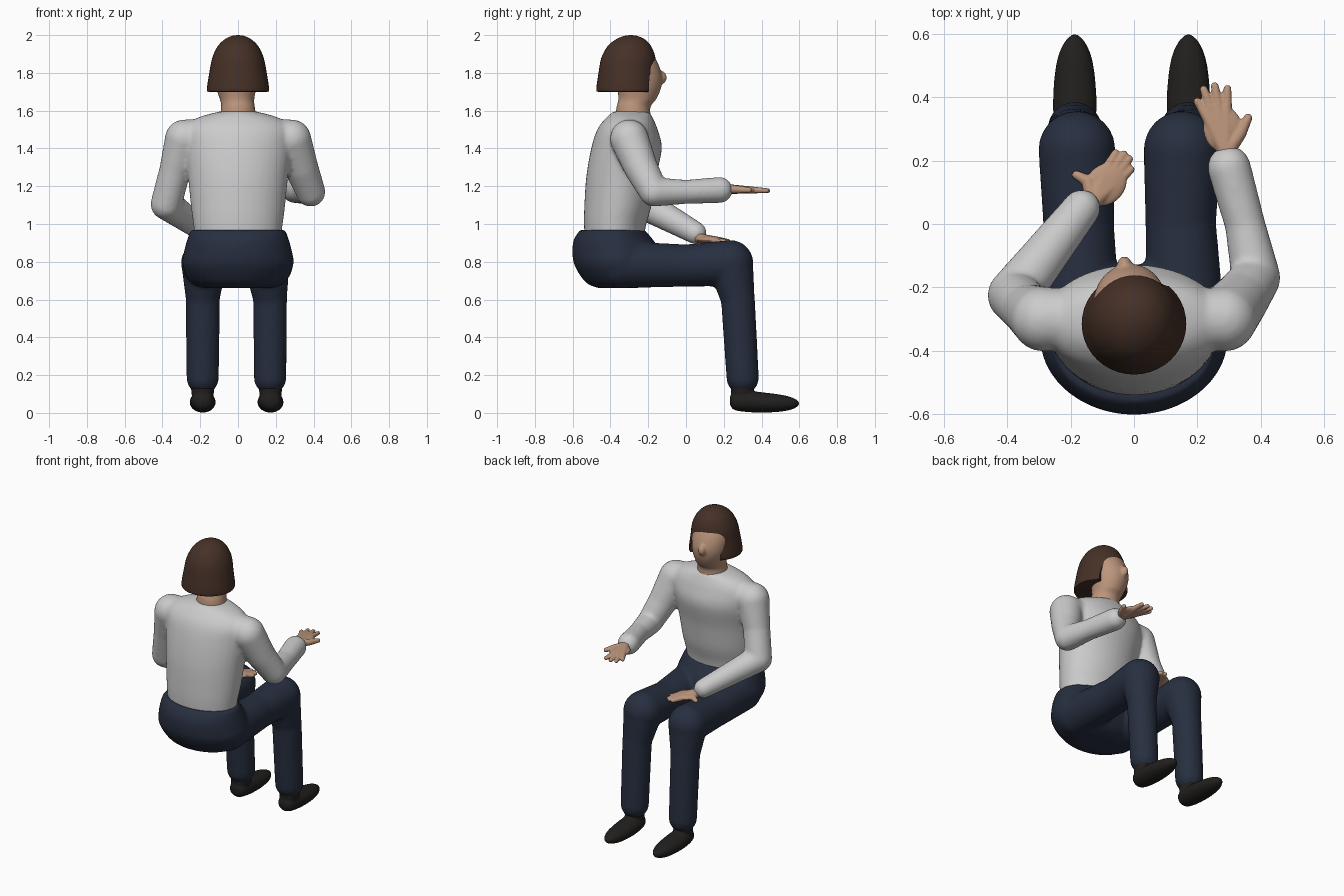
import bpy, bmesh, math
from mathutils import Vector, Matrix

if "Cube" in bpy.data.objects:
    bpy.data.objects.remove(bpy.data.objects["Cube"])


def material(name, rgb):
    m = bpy.data.materials.new(name)
    m.diffuse_color = (*rgb, 1)
    m.use_nodes = True
    m.node_tree.nodes["Principled BSDF"].inputs["Base Color"].default_value = m.diffuse_color
    return m


SKIN = material("skin", (0.5, 0.3, 0.2))
HAIR = material("hair_brown", (0.06, 0.03, 0.02))
NAVY = material("navy_cloth", (0.02, 0.028, 0.05))
BLACK = material("black_leather", (0.015, 0.014, 0.013))
SHIRT = material("light_grey_cloth", (0.58, 0.58, 0.57))


def spline(rows, steps=5):
    """Catmull-Rom resampling of rows of numbers."""
    rows = [Vector(r) for r in rows]
    out = []
    for i in range(len(rows) - 1):
        p0, p1, p2, p3 = rows[max(i - 1, 0)], rows[i], rows[i + 1], rows[min(i + 2, len(rows) - 1)]
        for s in range(steps):
            t = s / steps
            out.append(p1 + (p2 - p0) * (t / 2) + (2 * p0 - 5 * p1 + 4 * p2 - p3) * (t * t / 2)
                       + (3 * p1 - p0 - 3 * p2 + p3) * (t ** 3 / 2))
    return out + [rows[-1]]


def loft(bm, rows, axis='z', n=40):
    """Rows are (x, y, z, radius x, other radius); rings stacked along z or y."""
    rings = []
    for x, y, z, ra, rb in spline(rows):
        ring = []
        for k in range(n):
            a = 2 * math.pi * k / n
            u, v = ra * math.cos(a), rb * math.sin(a)
            ring.append(bm.verts.new((x + u, y + v, z) if axis == 'z' else (x + u, y, z + v)))
        rings.append(ring)
    faces = [bm.faces.new((a[k], a[(k + 1) % n], b[(k + 1) % n], b[k]))
             for a, b in zip(rings, rings[1:]) for k in range(n)]
    faces += [bm.faces.new(rings[0][::-1]), bm.faces.new(rings[-1])]
    bmesh.ops.recalc_face_normals(bm, faces=faces)


def ball(bm, centre, radii):
    bmesh.ops.create_uvsphere(bm, u_segments=24, v_segments=16, radius=1,
                              matrix=Matrix.Translation(centre) @ Matrix.Diagonal((*radii, 1)))


def limb(bm, pts):
    """Chain of tapered capsules through (x, y, z, radius) points."""
    for p in pts:
        ball(bm, p[:3], (p[3],) * 3)
    for p, q in zip(pts, pts[1:]):
        a, b = Vector(p[:3]), Vector(q[:3])
        rot = (b - a).to_track_quat('Z', 'Y').to_matrix().to_4x4()
        bmesh.ops.create_cone(bm, cap_ends=True, segments=24, radius1=p[3], radius2=q[3],
                              depth=(b - a).length, matrix=Matrix.Translation((a + b) / 2) @ rot)


def finish(name, bm, mat, voxel=0, smooth=0):
    me = bpy.data.meshes.new(name)
    bm.to_mesh(me)
    bm.free()
    ob = bpy.data.objects.new(name, me)
    bpy.context.collection.objects.link(ob)
    if mat:
        me.materials.append(mat)
    if voxel:
        # blend overlapping pieces into one soft skin
        r = ob.modifiers.new("blend", 'REMESH')
        r.mode, r.voxel_size, r.use_smooth_shade = 'VOXEL', voxel, True
        s = ob.modifiers.new("soften", 'SMOOTH')
        s.factor, s.iterations = 0.5, smooth
    else:
        shade(ob)
    return ob


def shade(ob):
    bpy.ops.object.select_all(action='DESELECT')
    ob.select_set(True)
    bpy.context.view_layer.objects.active = ob
    bpy.ops.object.shade_smooth_by_angle(angle=math.radians(40))


# trousers: pelvis and two bent legs
bm = bmesh.new()
loft(bm, [(0, -.36, .66, .15, .1), (0, -.36, .69, .23, .17), (0, -.36, .78, .293, .23),
          (0, -.37, .86, .285, .232), (0, -.385, .92, .268, .208), (0, -.39, .968, .252, .172)])
for s, knee, ankle in ((-1, -.18, -.187), (1, .152, .17)):
    limb(bm, [(s * .165, -.35, .785, .125), (knee * .97, 0, .78, .112), (knee, .235, .793, .122),
              (ankle, .275, .6, .09), (ankle, .3, .185, .086)])
finish("trousers", bm, NAVY, .011, 8)

# shirt: torso with both sleeves
bm = bmesh.new()
loft(bm, [(0, -.38, .91, .225, .155), (0, -.375, 1.0, .237, .165), (0, -.36, 1.1, .25, .178),
          (0, -.343, 1.25, .265, .185), (0, -.315, 1.4, .285, .187), (0, -.31, 1.5, .285, .16),
          (0, -.3, 1.56, .22, .125), (0, -.29, 1.595, .1, .095)])
limb(bm, [(-.16, -.3, 1.47, .09), (-.285, -.3, 1.45, .103), (-.335, -.27, 1.28, .083),
          (-.38, -.225, 1.105, .083), (-.165, .05, .953, .06)])
limb(bm, [(.16, -.3, 1.47, .09), (.285, -.3, 1.45, .103), (.335, -.24, 1.3, .09),
          (.385, -.17, 1.17, .078), (.35, 0, 1.17, .064), (.3, .178, 1.18, .069)])
finish("shirt", bm, SHIRT, .011, 8)

# head with neck and nose, turned slightly to the left
bm = bmesh.new()
loft(bm, [(0, -.28, 1.55, .1, .095), (0, -.278, 1.62, .089, .09), (-.005, -.258, 1.66, .091, .1),
          (-.01, -.248, 1.72, .107, .116), (-.012, -.252, 1.78, .116, .125),
          (-.01, -.27, 1.85, .118, .122), (-.005, -.285, 1.91, .1, .1), (0, -.29, 1.95, .05, .05)])
ball(bm, (-.03, -.13, 1.775), (.024, .028, .035))
finish("head", bm, SKIN, .007, 6)

# bobbed hair with the face opening carved out
bm = bmesh.new()
loft(bm, [(0, -.315, 1.7, .155, .15), (0, -.315, 1.712, .165, .16), (0, -.312, 1.8, .152, .151),
          (0, -.305, 1.88, .136, .143), (0, -.3, 1.94, .108, .116), (0, -.295, 1.975, .074, .08),
          (0, -.293, 1.994, .038, .04), (0, -.293, 2.0, .006, .006)])
hair = finish("hair", bm, HAIR)
bm = bmesh.new()
ball(bm, (-.012, -.09, 1.71), (.19, .14, .195))
cutter = finish("face_opening_cutter", bm, HAIR)
cutter.hide_render = True
cut = hair.modifiers.new("face_opening", 'BOOLEAN')
cut.operation, cut.object, cut.solver = 'DIFFERENCE', cutter, 'EXACT'
bpy.context.view_layer.objects.active = hair
bpy.ops.object.modifier_apply(modifier=cut.name)
bpy.data.objects.remove(cutter)
shade(hair)


# hands: flat palm, four fingers and a thumb
def hand(name, z, slope, wrist, palm, turn, fingers, thumb):
    bm = bmesh.new()

    def at(p, r):
        return (*p, z + slope * (Vector(p) - Vector(wrist)).length, r)
    bmesh.ops.create_uvsphere(bm, u_segments=24, v_segments=16, radius=1,
                              matrix=Matrix.Translation(at(palm, 0)[:3]) @ Matrix.Rotation(turn, 4, 'Z')
                              @ Matrix.Diagonal((.062, .075, .019, 1)))
    for base, tip in fingers:
        limb(bm, [at(wrist, .026), at(base, .018), at(tip, .0125)])
    limb(bm, [at(wrist, .026), at(thumb[0], .02), at(thumb[1], .014)])
    finish(name, bm, SKIN, .005, 3)


hand("right_hand", 1.185, -.04, (.29, .225), (.28, .3), .1,
     [((.232, .335), (.2, .387)), ((.245, .355), (.22, .425)),
      ((.268, .362), (.255, .435)), ((.292, .355), (.295, .427))],
     ((.335, .285), (.36, .335)))
hand("left_hand", .925, -.1, (-.13, .07), (-.09, .125), -.75,
     [((-.085, .175), (-.058, .224)), ((-.07, .165), (-.032, .22)),
      ((-.057, .15), (-.015, .205)), ((-.05, .135), (-.01, .172))],
     ((-.145, .135), (-.182, .155)))

# shoes with ankles
for side, x in (("left", -.187), ("right", .172)):
    bm = bmesh.new()
    loft(bm, [(x, .232, .065, .02, .02), (x, .255, .064, .052, .048), (x, .33, .06, .067, .056),
              (x, .43, .054, .067, .052), (x, .52, .051, .055, .042), (x, .575, .05, .032, .026),
              (x, .6, .05, .006, .006)], 'y')
    limb(bm, [(x, .295, .07, .055), (x, .3, .16, .066)])
    finish(side + "_shoe", bm, BLACK, .007, 4)
